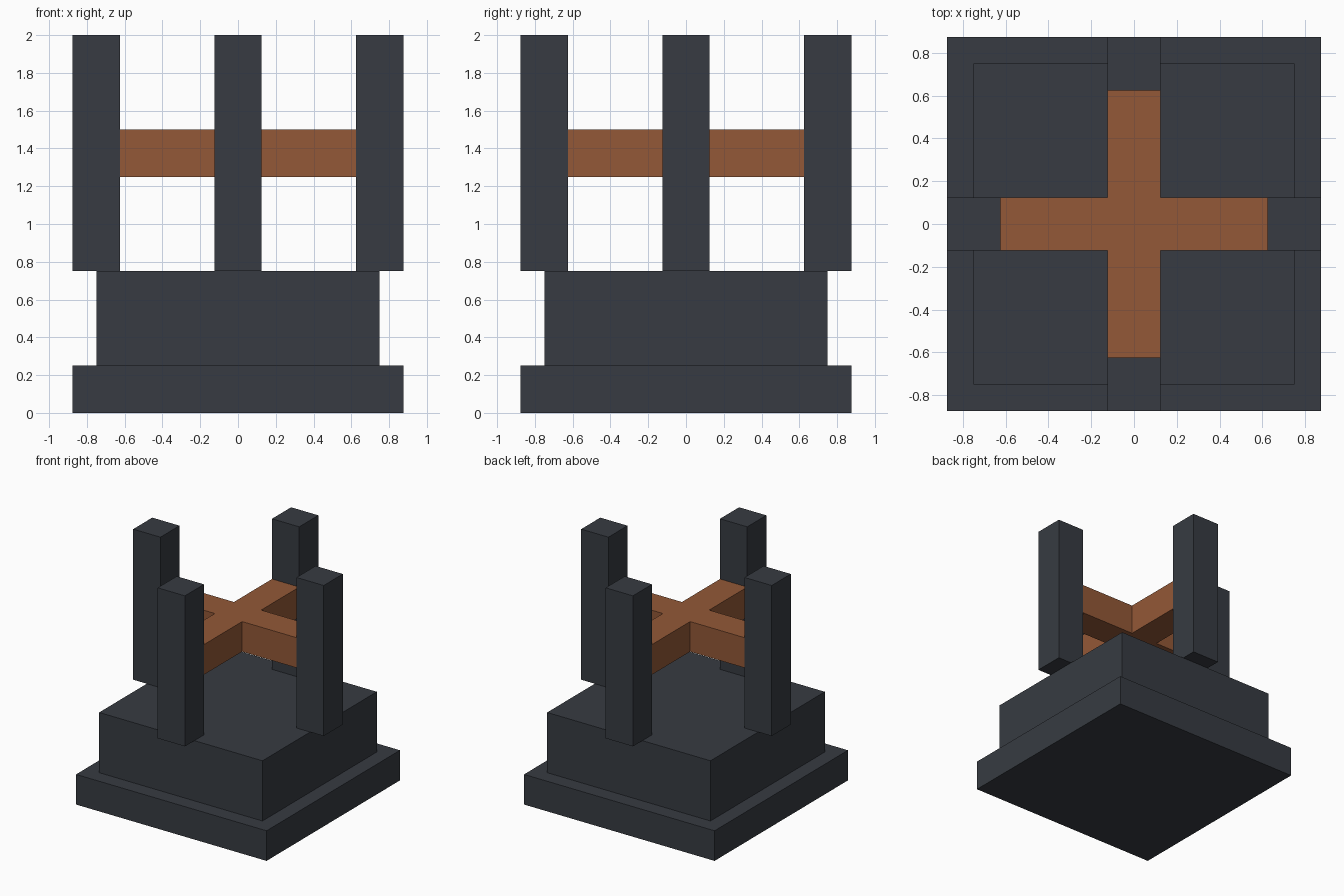
import bpy
import bmesh
from mathutils import Vector

cube = bpy.data.objects.get("Cube")
if cube:
    bpy.data.objects.remove(cube, do_unlink=True)


def material(name, color):
    mat = bpy.data.materials.new(name)
    mat.use_nodes = True
    mat.diffuse_color = color
    bsdf = next(n for n in mat.node_tree.nodes if n.type == 'BSDF_PRINCIPLED')
    bsdf.inputs["Base Color"].default_value = color
    return mat


def prism(name, outline, z0, z1, mat):
    """Extrude a flat outline from z0 up to z1."""
    bm = bmesh.new()
    face = bm.faces.new([bm.verts.new((x, y, z0)) for x, y in outline])
    top = bmesh.ops.extrude_face_region(bm, geom=[face])["geom"]
    verts = [v for v in top if isinstance(v, bmesh.types.BMVert)]
    bmesh.ops.translate(bm, verts=verts, vec=Vector((0, 0, z1 - z0)))
    bmesh.ops.recalc_face_normals(bm, faces=bm.faces)
    mesh = bpy.data.meshes.new(name)
    bm.to_mesh(mesh)
    bm.free()
    mesh.materials.append(mat)
    obj = bpy.data.objects.new(name, mesh)
    bpy.context.collection.objects.link(obj)
    return obj


def square(half, cx=0, cy=0):
    return [(cx - half, cy - half), (cx + half, cy - half),
            (cx + half, cy + half), (cx - half, cy + half)]


slate = material("dark slate", (0.038, 0.044, 0.054, 1))
copper = material("copper brown", (0.292, 0.098, 0.038, 1))

# Stepped base
prism("base_plinth", square(0.875), 0, 0.25, slate)
prism("base_block", square(0.75), 0.25, 0.75, slate)

# Four posts, one centred on each side
REACH = 0.75
HALF = 0.125
for side, dx, dy in (("front", 0, -1), ("back", 0, 1), ("left", 1, 0), ("right", -1, 0)):
    prism(side + "_post", square(HALF, dx * REACH, dy * REACH), 0.75, 2, slate)

# Cross-shaped brace between the posts: one arm outline turned four times
arm_end = REACH - HALF
cross = []
for c, s in ((1, 0), (0, 1), (-1, 0), (0, -1)):
    for x, y in ((arm_end, -HALF), (arm_end, HALF), (HALF, HALF)):
        cross.append((c * x - s * y, s * x + c * y))
prism("cross_brace", cross, 1.25, 1.5, copper)
